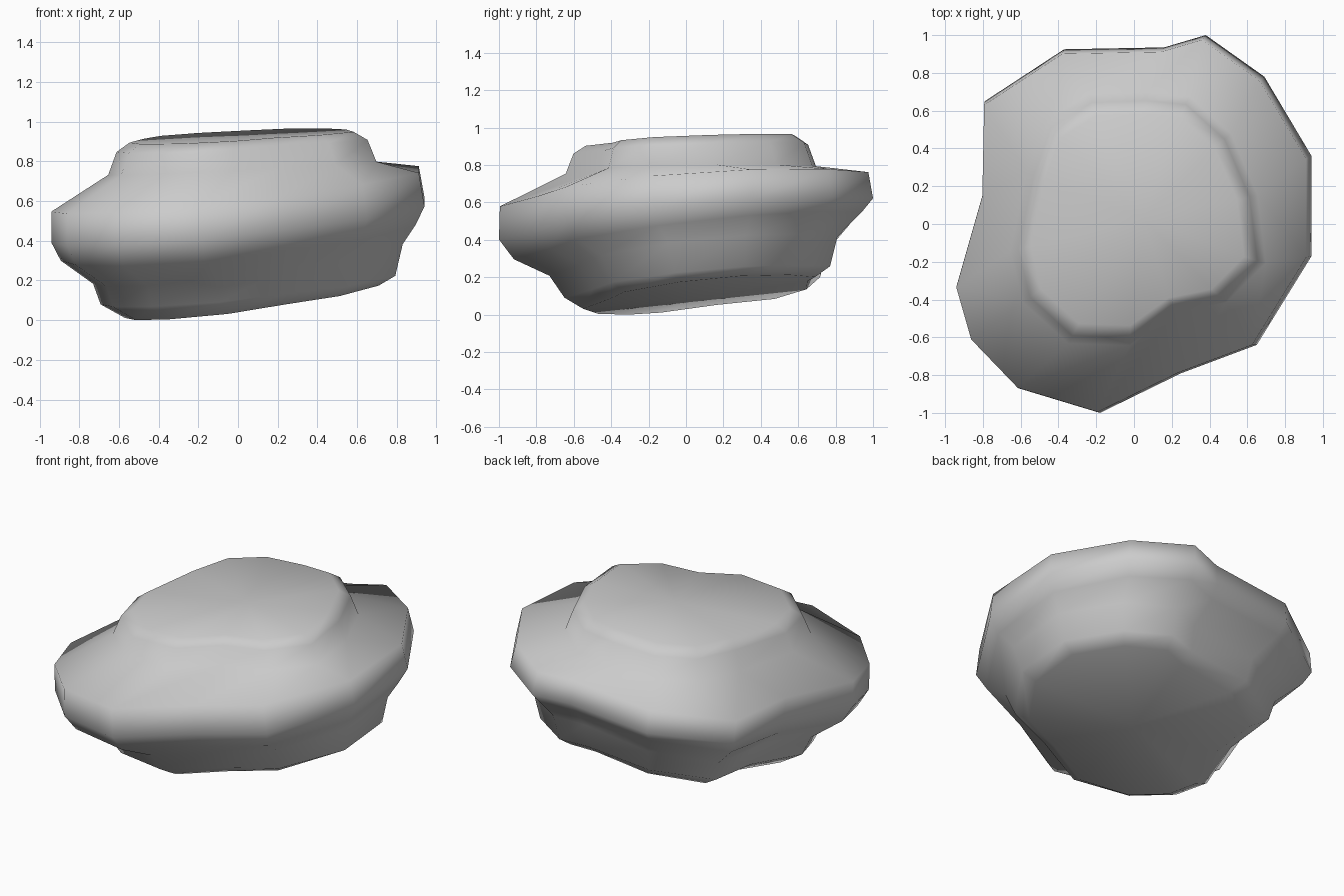
import bpy, bmesh

if "Cube" in bpy.data.objects:
    bpy.data.objects.remove(bpy.data.objects["Cube"])

# Plan outlines (x, y), matched point for point, counter-clockwise from the left
rim = [(-.94, -.33), (-.86, -.61), (-.61, -.87), (-.18, -1.0), (.25, -.79),
       (.65, -.64), (.94, -.17), (.94, .36), (.69, .78), (.38, 1.0),
       (.16, .935), (-.37, .925), (-.79, .65), (-.80, .16)]
crown = [(-.60, -.13), (-.54, -.38), (-.32, -.58), (-.02, -.59), (.20, -.43),
         (.45, -.38), (.64, -.19), (.60, .14), (.47, .44), (.27, .62),
         (.06, .64), (-.22, .63), (-.43, .50), (-.52, .25)]

# Layers, base to top: outline, scale x, scale y, shift x, shift y, height, tilt x, tilt y
layers = [
    (rim, .68, .62, .07, .07, .085, .12, .10),        # underside edge
    (rim, .79, .71, .05, .06, .150, .09, .09),        # skirt bottom
    (rim, .83, .77, .05, .04, .285, .12, .10),        # skirt top
    (rim, .95, .93, .00, .01, .405, .09, .11),        # lower rim
    (rim, 1.0, 1.0, .00, .00, .495, .09, .085),       # widest rim
    (rim, .985, .985, -.015, -.01, .655, .10, .065),  # upper rim
    (crown, 1.09, 1.09, .00, .00, .760, .05, .02),    # crown foot
    (crown, 1.02, 1.02, .00, .00, .875, .05, .035),   # crown shoulder
    (crown, .91, .91, .00, .00, .920, .05, .045),     # crown top edge
]

bm = bmesh.new()
rings = []
for outline, sx, sy, dx, dy, h, tx, ty in layers:
    ring = []
    for px, py in outline:
        x, y = px * sx + dx, py * sy + dy
        ring.append(bm.verts.new((x, y, h + tx * x + ty * y)))
    rings.append(ring)

# Side walls between neighbouring layers
n = len(rim)
for a, b in zip(rings, rings[1:]):
    for i in range(n):
        j = (i + 1) % n
        bm.faces.new((a[i], a[j], b[j], b[i]))

# Underside and top close as fans
base = bm.verts.new((.05, .05, .08))
peak = bm.verts.new((.05, .03, .92))
for i in range(n):
    j = (i + 1) % n
    bm.faces.new((base, rings[0][j], rings[0][i]))
    bm.faces.new((peak, rings[-1][i], rings[-1][j]))

# Rest the stone on the ground
low = min(v.co.z for v in bm.verts)
for v in bm.verts:
    v.co.z -= low
bmesh.ops.recalc_face_normals(bm, faces=bm.faces)

mesh = bpy.data.meshes.new("rock")
bm.to_mesh(mesh)
bm.free()
for p in mesh.polygons:
    p.use_smooth = True
rock = bpy.data.objects.new("rock", mesh)
bpy.context.collection.objects.link(rock)
